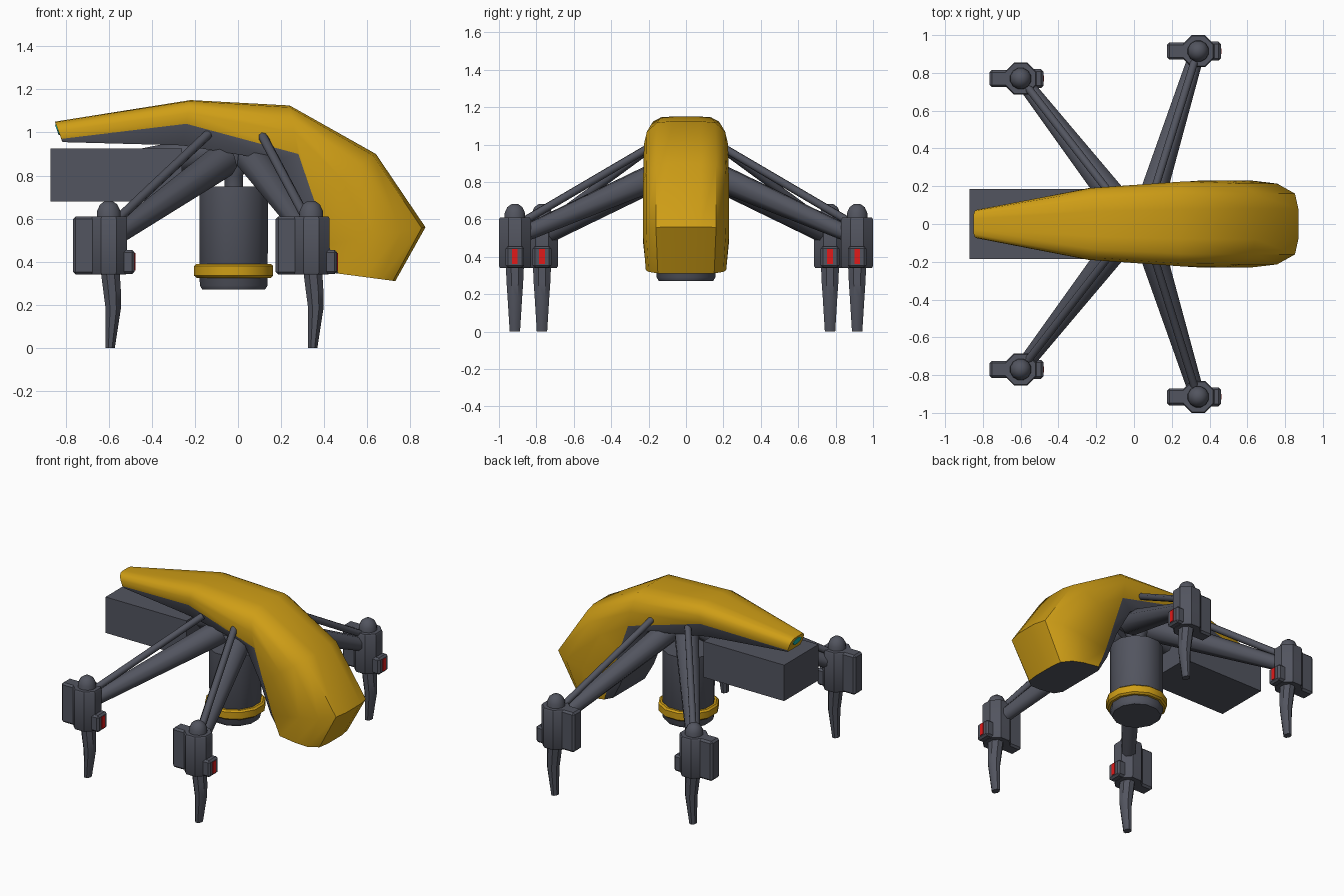
import bpy, bmesh
from math import pi, cos, sin, radians
from mathutils import Vector

if "Cube" in bpy.data.objects:
    bpy.data.objects.remove(bpy.data.objects["Cube"])


def material(name, col):
    m = bpy.data.materials.new(name)
    m.diffuse_color = (*col, 1)
    m.use_nodes = True
    m.node_tree.nodes["Principled BSDF"].inputs["Base Color"].default_value = m.diffuse_color
    return m


DARK = material("dark_grey", (0.085, 0.09, 0.115))
YELLOW = material("yellow", (0.62, 0.34, 0.008))
RED = material("red", (0.75, 0.01, 0.01))
TEAL = material("teal", (0.01, 0.45, 0.42))


def finish(name, bm, mats, angle=40):
    bmesh.ops.recalc_face_normals(bm, faces=bm.faces)
    me = bpy.data.meshes.new(name)
    bm.to_mesh(me)
    bm.free()
    ob = bpy.data.objects.new(name, me)
    bpy.context.collection.objects.link(ob)
    for m in mats:
        me.materials.append(m)
    bpy.ops.object.select_all(action='DESELECT')
    ob.select_set(True)
    bpy.context.view_layer.objects.active = ob
    bpy.ops.object.shade_smooth_by_angle(angle=radians(angle))
    return ob


def loft(name, rings, mats, dark_from=None, cap_mats=(0, 0), angle=40):
    """Skin a list of closed rings; sides from index dark_from on use slot 1."""
    bm = bmesh.new()
    vs = [[bm.verts.new(p) for p in r] for r in rings]
    n = len(rings[0])
    for a, b in zip(vs, vs[1:]):
        for i in range(n):
            j = (i + 1) % n
            f = bm.faces.new((a[i], a[j], b[j], b[i]))
            if dark_from is not None and i >= dark_from:
                f.material_index = 1
    for ring, mi in ((vs[0], cap_mats[0]), (vs[-1], cap_mats[1])):
        bm.faces.new(ring).material_index = mi
    return finish(name, bm, mats, angle)


def circle(x, y, z, rx, ry, n, off=0.5):
    return [(x + rx * cos(2 * pi * (i + off) / n),
             y + ry * sin(2 * pi * (i + off) / n), z) for i in range(n)]


def lathe(name, x, y, prof, n, mat, angle=40):
    return loft(name, [circle(x, y, z, r, r, n) for r, z in prof], [mat], angle=angle)


def rod(name, a, b, ra, rb, n=8):
    a, b = Vector(a), Vector(b)
    q = (b - a).to_track_quat('Z', 'Y')
    rings = [[c + q @ Vector(p) for p in circle(0, 0, 0, r, r, n)]
             for c, r in ((a, ra), (b, rb))]
    return loft(name, rings, [DARK], angle=50)


def box(name, lo, hi, mat, bevel=0):
    bm = bmesh.new()
    bmesh.ops.create_cube(bm, size=1)
    lo, hi = Vector(lo), Vector(hi)
    for v in bm.verts:
        v.co = (lo + hi) / 2 + v.co * (hi - lo)
    if bevel:
        bmesh.ops.bevel(bm, geom=bm.edges[:], offset=bevel, segments=1, affect='EDGES')
    return finish(name, bm, [mat], 30)


# Curved shell: stations of top point, lower edge, recessed underside, half width
stations = [
    ((-0.85, 1.05), (-0.82, 0.97), (-0.815, 0.955), 0.075, 0.065),
    ((-0.22, 1.15), (-0.24, 1.04), (-0.26, 0.94), 0.19, 0.14),
    ((0.24, 1.125), (0.28, 0.90), (0.17, 0.87), 0.225, 0.17),
    ((0.64, 0.90), (0.35, 0.695), (0.29, 0.66), 0.23, 0.18),
    ((0.87, 0.56), (0.42, 0.48), (0.37, 0.46), 0.23, 0.18),
    ((0.73, 0.31), (0.465, 0.345), (0.43, 0.35), 0.215, 0.17),
]
half = [(1.0, 0.0), (1.0, 0.45), (0.93, 0.75), (0.7, 0.96), (0.35, 1.0)]
section = half + [(-w, h) for w, h in reversed(half)]
rings = []
for top, low, under, hw, uw in stations:
    ring = [(low[0] + (top[0] - low[0]) * h, w * hw, low[1] + (top[1] - low[1]) * h)
            for w, h in section]
    ring += [(under[0], -uw, under[1]), (under[0], uw, under[1])]
    rings.append(ring)
loft("body_shell", rings, [YELLOW, DARK], len(section) - 1, (0, 1), 40)

# Teal lens set in the tail tip
lens = [[(-0.837 + dx + 0.35 * s * sin(a), 0.042 * cos(a), 1.012 - s * sin(a))
         for a in [2 * pi * i / 12 for i in range(12)]]
        for dx, s in ((0.01, 0.024), (-0.004, 0.024))]
loft("tail_lens", lens, [TEAL])

# Rear block and central turret
box("rear_block", (-0.87, -0.185, 0.68), (-0.26, 0.185, 0.925), DARK)
rod("block_mount", (-0.45, 0, 0.85), (-0.05, 0, 0.93), 0.08, 0.08)
lathe("turret_neck", -0.02, 0, [(0.045, 0.72), (0.045, 0.80), (0.075, 0.86), (0.075, 0.95)], 12, DARK)
lathe("turret_drum", -0.02, 0, [(0.15, 0.27), (0.163, 0.29), (0.165, 0.75)], 12, DARK)
lathe("turret_ring", -0.02, 0, [(0.178, 0.325), (0.19, 0.335), (0.19, 0.38), (0.178, 0.39)], 12, YELLOW)

# Four legs: arm, strut, pod and foot
legs = {
    "rear": (-0.60, 0.77, (-0.07, 0.09, 0.87), (-0.56, 0.72, 0.525), (-0.14, 0.18, 0.99)),
    "front": (0.34, 0.915, (0.07, 0.06, 0.875), (0.32, 0.86, 0.525), (0.105, 0.17, 1.0)),
}
for end, (px, py, hip, knee, high) in legs.items():
    for s, side in ((-1, "near"), (1, "far")):
        tag = f"{end}_{side}"
        y = s * py

        def m(p):
            return (p[0], s * p[1], p[2])

        rod(f"{tag}_arm", m(hip), m(knee), 0.08, 0.045)
        rod(f"{tag}_strut", m(high), (knee[0], s * knee[1], 0.595), 0.022, 0.022)
        lathe(f"{tag}_pod", px, y, [(0.086, 0.34), (0.092, 0.35), (0.092, 0.60), (0.086, 0.61)], 8, DARK, 30)
        lathe(f"{tag}_cap", px, y, [(0.058, 0.60), (0.056, 0.635), (0.042, 0.665), (0.018, 0.682)], 12, DARK, 50)
        box(f"{tag}_pod_back", (px - 0.165, y - 0.045, 0.34), (px - 0.05, y + 0.045, 0.61), DARK, 0.012)
        box(f"{tag}_pod_lug", (px + 0.05, y - 0.05, 0.342), (px + 0.12, y + 0.05, 0.455), DARK, 0.012)
        box(f"{tag}_light", (px + 0.10, y - 0.015, 0.36), (px + 0.124, y + 0.015, 0.44), RED)
        foot = [circle(px + dx, y, z, rx, ry, 8) for dx, rx, ry, z in
                ((0.008, 0.047, 0.052, 0.345), (0.016, 0.044, 0.048, 0.26),
                 (0.021, 0.038, 0.042, 0.18), (0.007, 0.023, 0.03, 0.0))]
        loft(f"{tag}_foot", foot, [DARK])
